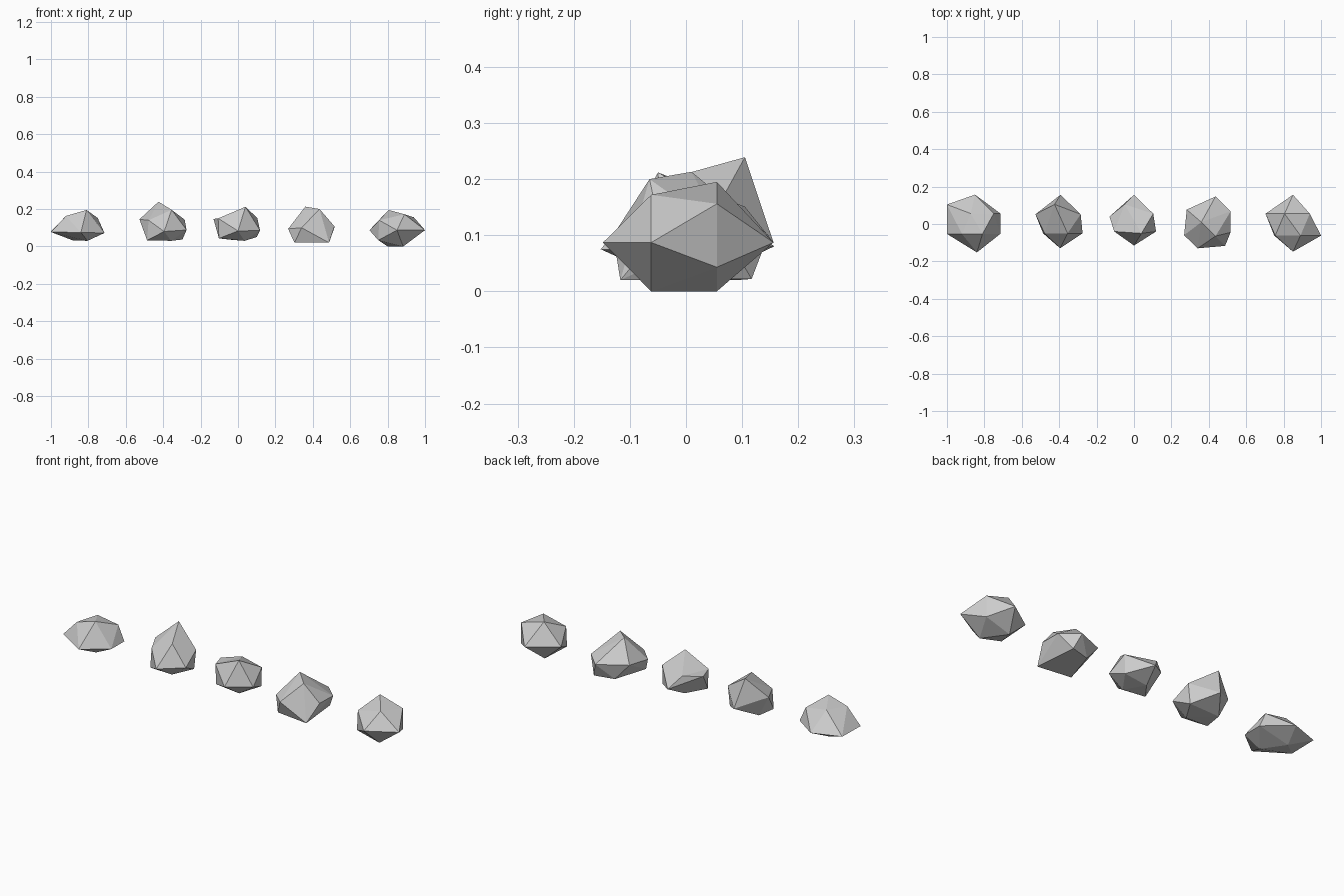
import bpy, bmesh

if "Cube" in bpy.data.objects:
    bpy.data.objects.remove(bpy.data.objects["Cube"])


def make_object(name, bm):
    bmesh.ops.recalc_face_normals(bm, faces=bm.faces)
    mesh = bpy.data.meshes.new(name)
    bm.to_mesh(mesh)
    bm.free()
    bpy.context.collection.objects.link(bpy.data.objects.new(name, mesh))


def ring_points(y, ring):
    # (x, z) lies on the ring plane, (x, z, y) is pushed off it
    return [(p[0], p[2] if len(p) > 2 else y, p[1]) for p in ring]


def ring_rock(name, back_tip, back_y, back_ring, front_tip, front_y, front_ring):
    """Rough icosahedron: two tips along y with a five-point ring behind each."""
    bm = bmesh.new()
    tb = bm.verts.new(back_tip)
    tf = bm.verts.new(front_tip)
    a = [bm.verts.new(p) for p in ring_points(back_y, back_ring)]
    b = [bm.verts.new(p) for p in ring_points(front_y, front_ring)]
    for k in range(5):
        bm.faces.new((tb, a[k], a[k - 1]))
        bm.faces.new((tf, b[k], b[k - 1]))
        # back rings start at the left, front rings at the right
        lo, hi = b[(2 - k) % 5], b[(3 - k) % 5]
        bm.faces.new((a[k], lo, hi))
        bm.faces.new((a[k], a[(k + 1) % 5], lo))
    make_object(name, bm)


def hull_rock(name, points):
    bm = bmesh.new()
    for p in points:
        bm.verts.new(p)
    bmesh.ops.convex_hull(bm, input=bm.verts)
    make_object(name, bm)


# Far left rock
ring_rock("rock_far_left",
          (-.85, .157, .08), .056,
          [(-1, .08, .104), (-.873, .172), (-.75, .152), (-.714, .072), (-.885, .033)],
          (-.84, -.152, .075), -.053,
          [(-.715, .072), (-.81, .195), (-.92, .163), (-1, .077), (-.805, .03)])

# Left rock with the raised peak
ring_rock("rock_left",
          (-.393, .156, .087), .052,
          [(-.527, .145), (-.425, .239, .105), (-.285, .143), (-.297, .037), (-.47, .033)],
          (-.395, -.13, .08), -.05,
          [(-.275, .088), (-.355, .196), (-.478, .14), (-.486, .033), (-.358, .03)])

# Middle rock
ring_rock("rock_middle",
          (0, .156, .087), .055,
          [(-.131, .147, .04), (-.05, .151, .105), (.103, .152), (.1, .05), (-.03, .035)],
          (0, -.115, .083), -.04,
          [(.118, .085), (.04, .212, -.05), (-.106, .15), (-.102, .043), (.035, .03)])

# Right rock, tumbled onto another side
hull_rock("rock_right",
          [(.34, -.13, .1), (.302, -.093, .02), (.487, -.117, .02), (.268, -.06, .094),
           (.36, .01, .213), (.436, -.065, .2), (.516, -.045, .107), (.517, .068, .105),
           (.465, .117, .022), (.436, .147, .1), (.282, .077, .11), (.36, .09, .02)])

# Far right rock
ring_rock("rock_far_right",
          (.85, .156, .087), .055,
          [(.703, .087), (.805, .195), (.94, .156), (.94, .043), (.8, 0)],
          (.85, -.148, .087), -.062,
          [(1, .087), (.89, .172), (.755, .14), (.75, .033), (.883, 0)])
